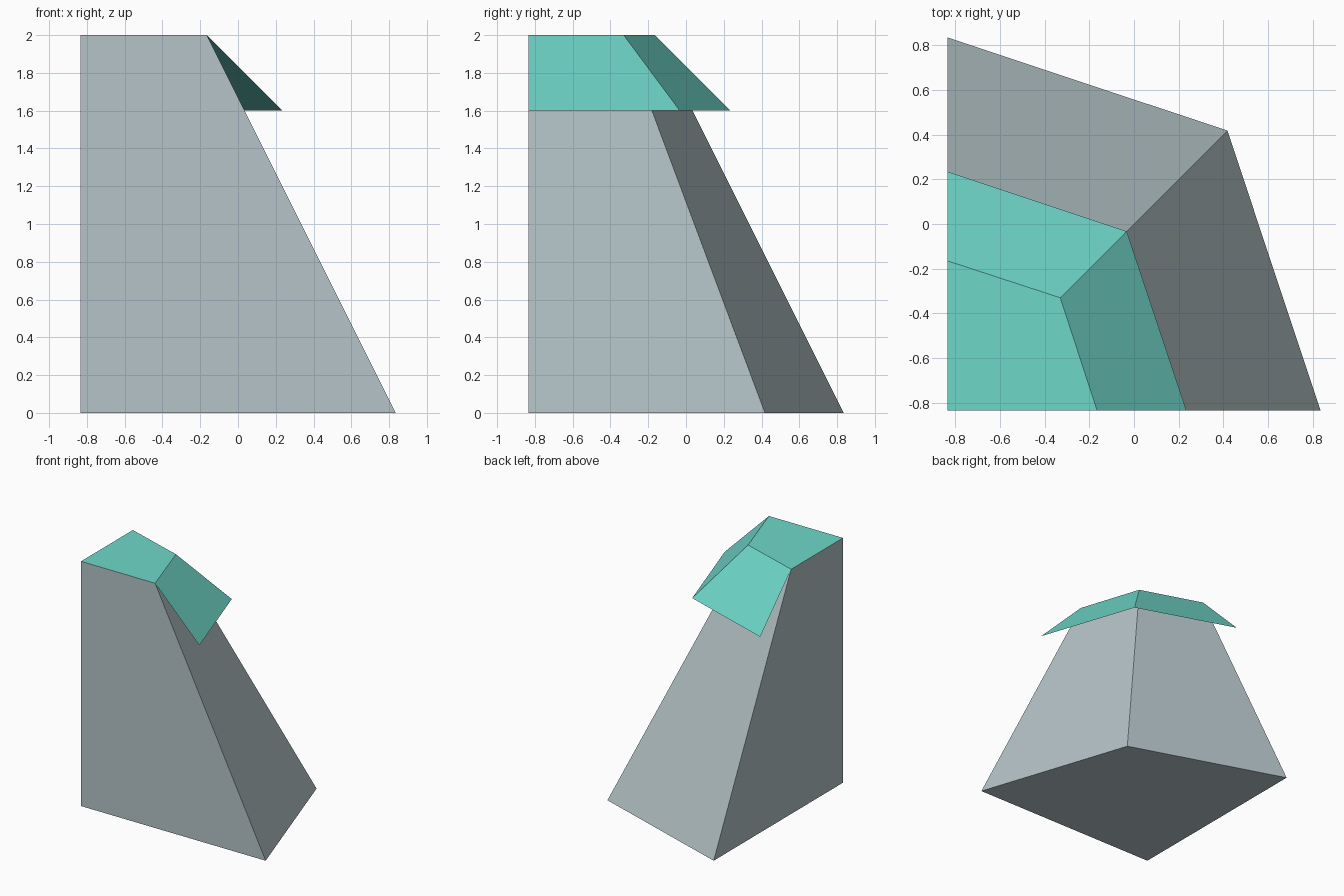
import bpy

if "Cube" in bpy.data.objects:
    bpy.data.objects.remove(bpy.data.objects["Cube"])


def material(name, srgb):
    lin = [((c / 255 + 0.055) / 1.055) ** 2.4 for c in srgb]
    mat = bpy.data.materials.new(name)
    mat.diffuse_color = (*lin, 1)
    mat.use_nodes = True
    mat.node_tree.nodes["Principled BSDF"].inputs["Base Color"].default_value = mat.diffuse_color
    return mat


def ring(reach, corner, z):
    """Quad outline, mirrored about x = y, anchored at the front left corner."""
    return [(-E, -E, z), (reach, -E, z), (corner, corner, z), (-E, reach, z)]


def add_mesh(name, verts, faces, mat):
    mesh = bpy.data.meshes.new(name)
    mesh.from_pydata(verts, [], faces)
    mesh.materials.append(mat)
    obj = bpy.data.objects.new(name, mesh)
    bpy.context.collection.objects.link(obj)
    return obj


E = 0.835
base = ring(E, 0.418, 0)
top = ring(-0.165, -0.33, 2)
eave = ring(0.235, -0.033, 1.6)

stone = material("pale grey", (181, 196, 200))
teal = material("teal", (111, 215, 201))

# Tapering body, closed underneath and on all four sides
sides = [(i, (i + 1) % 4, (i + 1) % 4 + 4, i + 4) for i in range(4)]
add_mesh("body", base + top, [(3, 2, 1, 0)] + sides, stone)

# Cap: flat top with two open sloping skirts on the outer sides
skirts = [(i, i + 1, i + 5, i + 4) for i in (1, 2)]
add_mesh("cap", eave + top, [(4, 5, 6, 7)] + skirts, teal)

# Drop the eave point that no cap face uses
cap = bpy.data.objects["cap"].data
import bmesh
bm = bmesh.new()
bm.from_mesh(cap)
bmesh.ops.delete(bm, geom=[v for v in bm.verts if not v.link_faces], context='VERTS')
bm.to_mesh(cap)
bm.free()
